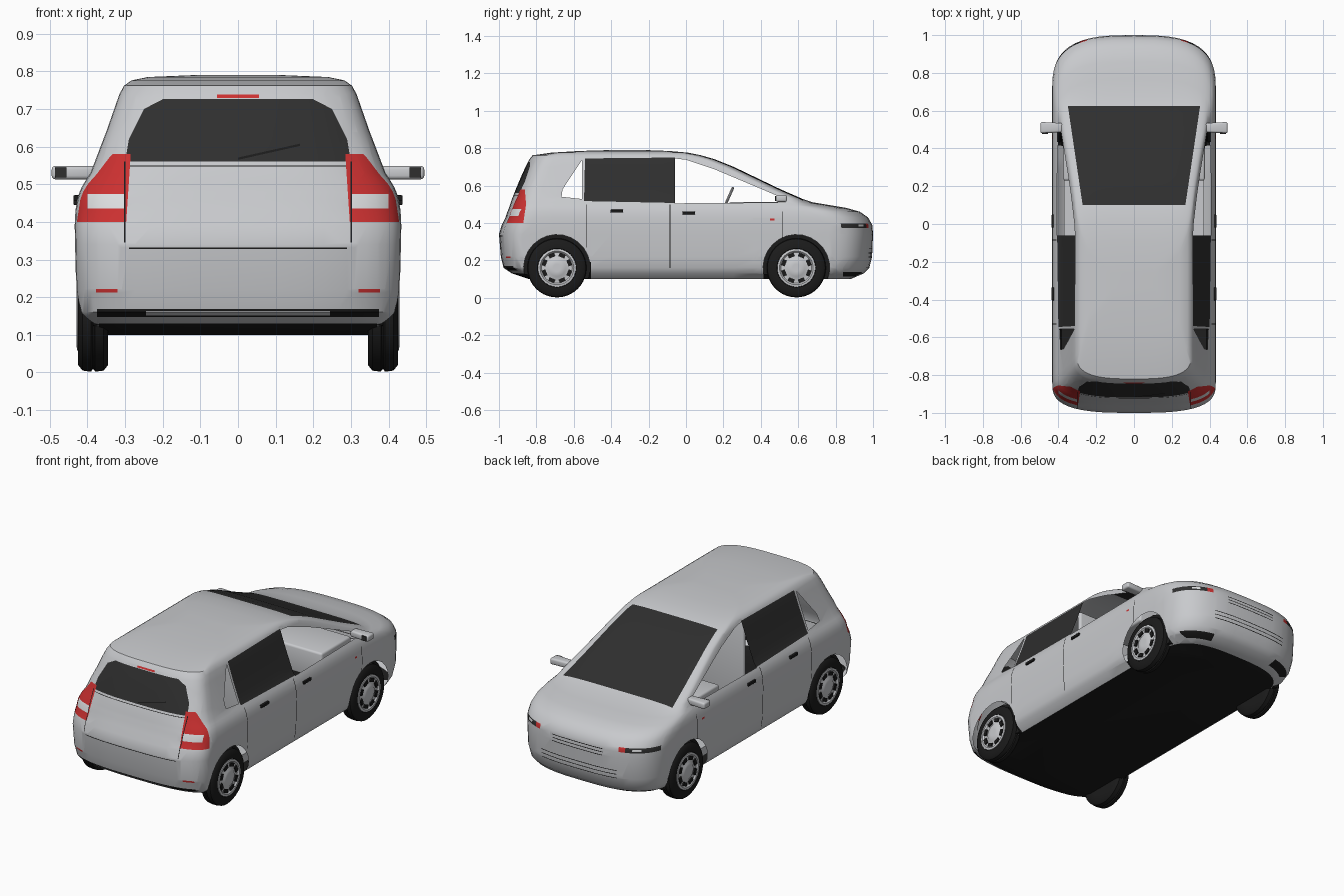
import bpy, bmesh, math
from mathutils import Vector, Matrix

if "Cube" in bpy.data.objects:
    bpy.data.objects.remove(bpy.data.objects["Cube"])

# Materials
def make_mat(name, rgb):
    m = bpy.data.materials.new(name)
    m.diffuse_color = (*rgb, 1)
    m.use_nodes = True
    m.node_tree.nodes["Principled BSDF"].inputs["Base Color"].default_value = m.diffuse_color
    return m
MATS = [make_mat("silver paint", (.58, .59, .61)), make_mat("dark glass", (.028, .028, .028)),
        make_mat("black trim", (.011, .011, .011)), make_mat("red lamp", (.6, .03, .03)),
        make_mat("pale lamp", (.72, .73, .74))]
PAINT, GLASS, BLACK, RED, PALE = range(5)

def finish(bm, name, mat=None, angle=40):
    me = bpy.data.meshes.new(name)
    bmesh.ops.recalc_face_normals(bm, faces=bm.faces[:])
    bm.to_mesh(me)
    bm.free()
    ob = bpy.data.objects.new(name, me)
    bpy.context.collection.objects.link(ob)
    for m in (MATS if mat is None else [MATS[mat]]):
        me.materials.append(m)
    bpy.ops.object.select_all(action='DESELECT')
    ob.select_set(True)
    bpy.context.view_layer.objects.active = ob
    bpy.ops.object.shade_smooth_by_angle(angle=math.radians(angle))
    return ob

def box(name, lo, hi, mat, bevel=0):
    bm = bmesh.new()
    lo, hi = Vector(lo), Vector(hi)
    bmesh.ops.create_cube(bm, size=1, matrix=Matrix.Translation((lo + hi) / 2) @ Matrix.Diagonal((*(hi - lo), 1)))
    if bevel:
        bmesh.ops.bevel(bm, geom=bm.edges[:], offset=bevel, segments=3, profile=.5, affect='EDGES')
    return finish(bm, name, mat)

def lathe(name, profile, centre, mat, n=40):
    # revolve (x, radius) pairs around a sideways axle
    bm = bmesh.new()
    rings = [[bm.verts.new((centre[0] + x, centre[1] + r * math.cos(2 * math.pi * i / n),
                            centre[2] + r * math.sin(2 * math.pi * i / n))) for i in range(n)] for x, r in profile]
    for a, b in zip(rings, rings[1:]):
        for i in range(n):
            bm.faces.new((a[i], a[(i + 1) % n], b[(i + 1) % n], b[i]))
    bm.faces.new(rings[0])
    bm.faces.new(rings[-1])
    return finish(bm, name, mat)

# Body shell: stacked plan outlines (z, half width, rear y, nose y, rear rounding, nose rounding, nose exponent)
LEVELS = [(.10, .37, -.84, .88, .14, .25, 3), (.13, .408, -.93, .95, .15, .28, 3),
          (.16, .422, -.975, .98, .16, .3, 3), (.22, .43, -.99, .995, .16, .3, 3),
          (.34, .433, -1, 1, .16, .3, 3), (.39, .434, -.985, .996, .16, .3, 3),
          (.43, .432, -.965, .973, .16, .3, 3), (.46, .427, -.955, .93, .15, .29, 3),
          (.48, .421, -.947, .86, .15, .27, 3), (.495, .414, -.942, .77, .15, .24, 3),
          (.51, .405, -.937, .68, .15, .16, 3.6), (.53, .392, -.93, .62, .15, .1, 4.5),
          (.58, .373, -.91, .505, .14, .1, 5), (.64, .35, -.885, .38, .14, .1, 5),
          (.70, .329, -.858, .255, .13, .1, 5), (.74, .315, -.838, .155, .13, .1, 5),
          (.762, .303, -.82, .08, .13, .1, 5), (.776, .283, -.72, .01, .1, .1, 4),
          (.785, .24, -.57, -.09, .1, .1, 4), (.79, .12, -.4, -.22, .05, .05, 3)]

def outline(w, yr, yf, lr, lf, nf, k=12, s=14):
    half = []
    for i in range(k + 1):
        t = math.pi / 2 * (1 - i / k)
        half.append((w * max(math.cos(t), 0) ** (2 / nf) if i else 0, yf - lf + lf * math.sin(t) ** (2 / nf)))
    a, b = yf - lf, yr + lr
    half += [(w, a + (b - a) * i / s) for i in range(1, s)]
    for i in range(k + 1):
        t = math.pi / 2 * i / k
        half.append((w * max(math.cos(t), 0) ** (2 / 3) if i < k else 0, b - lr * math.sin(t) ** (2 / 3)))
    return half + [(-x, y) for x, y in half[-2:0:-1]]

bm = bmesh.new()
rings = [[bm.verts.new((x, y, lv[0])) for x, y in outline(*lv[1:])] for lv in LEVELS]
for a, b in zip(rings, rings[1:]):
    for i in range(len(a)):
        j = (i + 1) % len(a)
        bm.faces.new((a[i], a[j], b[j], b[i]))
bm.faces.new(rings[-1])
bm.faces.new(rings[0]).material_index = BLACK

def paint(axis, poly, mat, keep=lambda c: True):
    # cut a convex outline into the shell, then colour it (mat) or open it (-1)
    u, v = [i for i in range(3) if i != axis]
    lo = [min(p[i] for p in poly) for i in (0, 1)]
    hi = [max(p[i] for p in poly) for i in (0, 1)]
    geom = set()
    for f in bm.faces:
        us, vs = [w.co[u] for w in f.verts], [w.co[v] for w in f.verts]
        if max(us) >= lo[0] and min(us) <= hi[0] and max(vs) >= lo[1] and min(vs) <= hi[1] and keep(f.calc_center_median()):
            geom |= {f, *f.edges, *f.verts}
    geom = list(geom)
    edges = list(zip(poly, poly[1:] + poly[:1]))
    for a, b in edges:
        co, no = Vector((0, 0, 0)), Vector((0, 0, 0))
        co[u], co[v] = a
        no[u], no[v] = b[1] - a[1], a[0] - b[0]
        geom = bmesh.ops.bisect_plane(bm, geom=geom, dist=1e-5, plane_co=co, plane_no=no)["geom"]
    hits = []
    for f in {g for g in geom if isinstance(g, bmesh.types.BMFace) and g.is_valid}:
        c = f.calc_center_median()
        d = [(b[1] - a[1]) * (c[u] - a[0]) - (b[0] - a[0]) * (c[v] - a[1]) for a, b in edges]
        if keep(c) and (all(q >= 0 for q in d) or all(q <= 0 for q in d)):
            hits.append(f)
    if mat == -1:
        bmesh.ops.delete(bm, geom=hits, context='FACES')
    elif mat is not None:
        for f in hits:
            f.material_index = mat

def rect(a, b, c, d):
    return [(a, c), (b, c), (b, d), (a, d)]
rear = lambda c: c.y < -.7
nose = lambda c: c.y > .6
side = lambda c: abs(c.x) > .22

# Windscreen and tailgate glass
paint(2, [(-.35, .625), (.35, .625), (.272, .1), (-.272, .1)], GLASS, lambda c: c.z > .505)
paint(1, [(-.3, .56), (.3, .56), (.29, .62), (.25, .7), (.2, .726), (-.2, .726), (-.25, .7), (-.29, .62)], GLASS, rear)
paint(1, [(0, .565), (.165, .602), (.165, .608), (0, .571)], BLACK, rear)
paint(1, rect(-.056, .056, .729, .738), RED, rear)

# Tail lamps
for s in (-1, 1):
    here = lambda c: c.y < -.7 and c.x * s > .2
    paint(1, [(s * .297, .4), (s * .5, .4), (s * .5, .58), (s * .285, .58)], None, here)
    paint(0, [(-1.1, .4), (-.87, .4), (-.855, .5), (-.862, .58), (-1.1, .58)], RED,
          lambda c: c.x * s > .297 - (c.z - .4) * .067)
    paint(1, rect(s * .3, s * .4, .436, .474), PALE, here)
    paint(1, rect(s * .32, s * .377, .212, .222), RED, rear)
    paint(1, rect(s * .299, s * .303, .345, .56), BLACK, rear)
    # Headlamps with a red inner end
    paint(1, rect(s * .25, s * .42, .372, .398), GLASS, nose)
    paint(1, rect(s * .25, s * .285, .372, .398), RED, nose)
    paint(1, rect(s * .32, s * .36, .38, .392), PALE, nose)
# Tailgate seams and rear bumper
paint(1, rect(-.29, .29, .328, .332), BLACK, rear)
paint(1, rect(-.285, .285, .547, .55), BLACK, rear)
paint(1, rect(-.375, .375, .147, .169), BLACK, rear)
paint(1, rect(-.245, .245, .151, .163), PAINT, rear)
paint(1, rect(-.37, .37, .09, .13), BLACK, rear)
# Nose slats and lower lip
for z, w in ((.37, .16), (.352, .16), (.334, .16), (.26, .24), (.238, .24), (.216, .24)):
    paint(1, rect(-w, w, z, z + .004), BLACK, nose)
paint(0, rect(.84, .96, .115, .138), BLACK, side)

# Side windows: open front and quarter, dark rear glass
paint(0, [(-.06, .505), (-.06, .745), (.0, .738), (.15, .688), (.35, .604), (.52, .532), (.53, .51)], -1, side)
paint(0, [(-.545, .517), (-.54, .745), (-.06, .75), (-.06, .507)], GLASS, side)
paint(0, [(-.665, .54), (-.66, .58), (-.557, .735), (-.557, .528)], -1, side)
# Door seams, marker lamps, flaps beside the arches
for y, a, b in ((-.53, .27, .5), (-.085, .16, .5), (.515, .3, .46)):
    paint(0, rect(y - .002, y + .002, a, b), BLACK, side)
paint(0, rect(.45, .472, .414, .424), RED, side)
paint(0, rect(-.54, -.508, .1, .19), BLACK, side)
paint(0, rect(.415, .445, .1, .19), BLACK, side)

# Wheel arches
WHEELS = (-.69, .59)
def arch(y):
    return [(y + .178 * math.cos(math.radians(t)), .16 + .178 * math.sin(math.radians(t))) for t in range(-19, 200, 14)]
for y in WHEELS:
    paint(0, arch(y), -1, lambda c: abs(c.x) > .3)
finish(bm, "body_shell", None, 35)

for y in WHEELS:
    for s in (-1, 1):
        # Black wheel housing
        bm = bmesh.new()
        ends = [[bm.verts.new((s * x, p, max(z, .1))) for p, z in arch(y)] for x in (.29, .385)]
        for e in ends:
            bm.faces.new(e)
        for i in range(len(ends[0])):
            j = (i + 1) % len(ends[0])
            bm.faces.new((ends[0][i], ends[0][j], ends[1][j], ends[1][i]))
        finish(bm, "wheel_housing", BLACK, 30)
        # Tyre, rim, hub slots
        c = (s * .345, y, .16)
        lathe("tyre", [(s * x, r) for x, r in ((0, .1), (0, .14), (.012, .155), (.035, .158), (.038, .152), (.042, .152),
              (.045, .158), (.068, .155), (.08, .14), (.08, .104), (.06, .1))], c, BLACK)
        lathe("rim", [(s * x, r) for x, r in ((.05, .102), (.082, .102), (.084, .09), (.076, .082), (.076, .055),
              (.084, .045), (.084, .02))], c, PAINT)
        bm = bmesh.new()
        for i in range(8):
            m = Matrix.Translation((s * .424, y, .16)) @ Matrix.Rotation(math.pi / 4 * (i + .5), 4, 'X') \
                @ Matrix.Translation((0, 0, .071)) @ Matrix.Diagonal((.008, .034, .02, 1))
            bmesh.ops.create_cube(bm, size=1, matrix=m)
        finish(bm, "rim_slots", BLACK)

for s in (-1, 1):
    # Door handles
    for y, z in ((-.37, .463), (.015, .453)):
        xs = sorted((s * .42, s * .437))
        box("door_handle", (xs[0], y - .034, z - .008), (xs[1], y + .034, z + .008), BLACK, .003)
    # Mirrors: tapered arm and housing with a dark tip
    bm = bmesh.new()
    bmesh.ops.create_cube(bm, size=1, matrix=Matrix.Translation((s * .435, .51, .531)) @ Matrix.Diagonal((.12, .06, .036, 1)))
    for v in bm.verts:
        if abs(v.co.x) < .43:
            v.co.y = .51 + (v.co.y - .51) * .8
    bmesh.ops.bevel(bm, geom=bm.edges[:], offset=.01, segments=3, profile=.5, affect='EDGES')
    finish(bm, "mirror_housing", PAINT)
    xs = sorted((s * .456, s * .486))
    box("mirror_glass", (xs[0], .477, .518), (xs[1], .484, .545), GLASS)

# Cabin interior
box("cabin_floor", (-.37, -.5, .15), (.37, .41, .2), PAINT)
box("seat_bulkhead", (-.29, -.14, .2), (.29, -.11, .72), PAINT, .012)
box("dashboard", (-.375, .23, .36), (.375, .5, .512), PAINT, .012)
bpy.ops.mesh.primitive_torus_add(location=(-.17, .225, .53), rotation=(math.radians(66), 0, 0),
                                 major_radius=.062, minor_radius=.007, major_segments=28, minor_segments=8)
wheel = bpy.context.object
wheel.name = "steering_wheel"
wheel.data.materials.append(MATS[PAINT])
bpy.ops.object.shade_smooth_by_angle()
